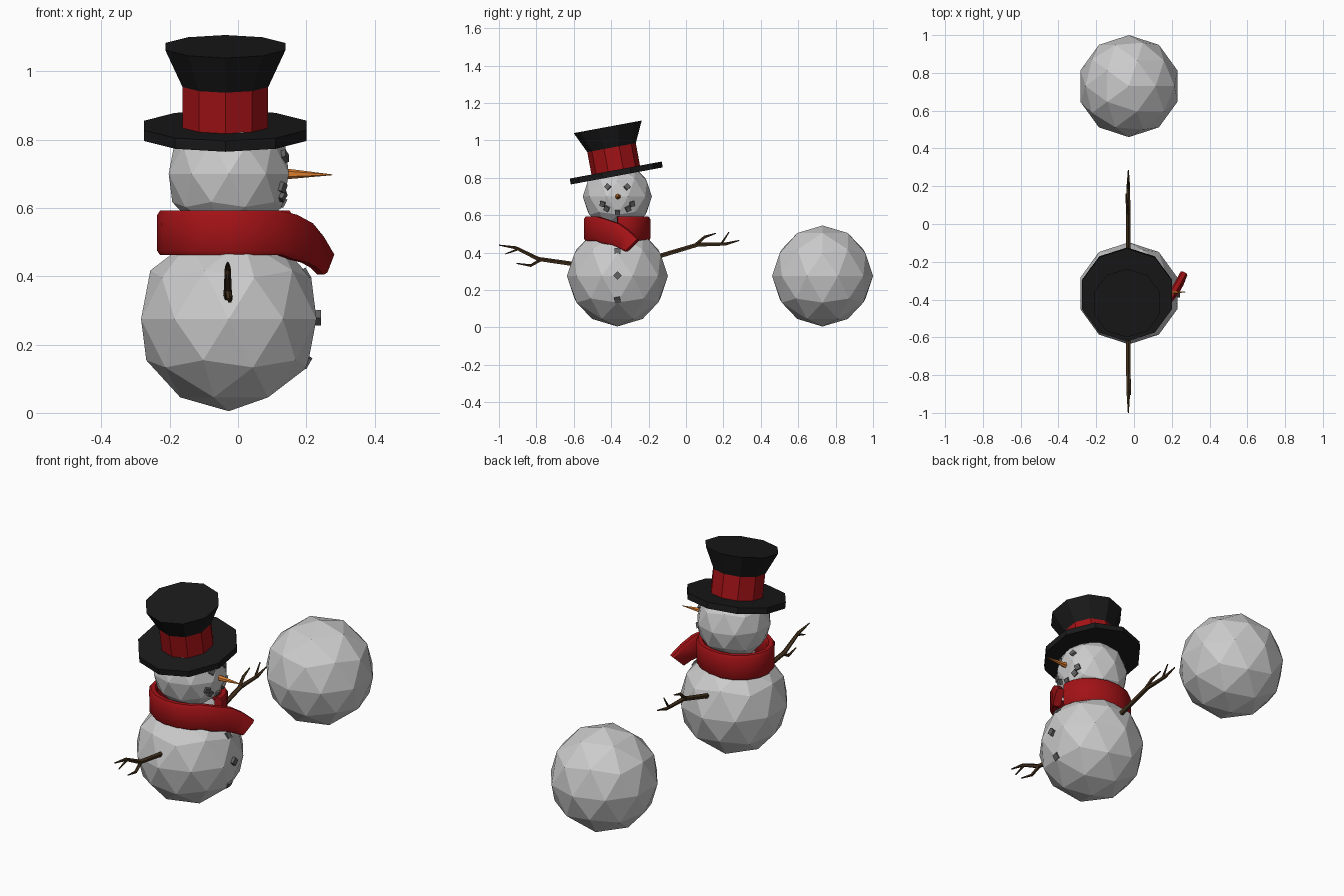
import bpy, bmesh
from math import sin, cos, pi, radians
from mathutils import Vector, Matrix

if "Cube" in bpy.data.objects:
    bpy.data.objects.remove(bpy.data.objects["Cube"])

CX, CY = -0.027, -0.367


def material(name, rgb):
    m = bpy.data.materials.new(name)
    m.diffuse_color = (*rgb, 1)
    m.use_nodes = True
    m.node_tree.nodes["Principled BSDF"].inputs["Base Color"].default_value = m.diffuse_color
    return m


BLACK = material("black_felt", (0.01, 0.01, 0.01))
RED = material("red_wool", (0.36, 0.006, 0.008))
ORANGE = material("orange", (0.75, 0.22, 0.03))
BROWN = material("bark", (0.055, 0.03, 0.012))
COAL = material("coal", (0.12, 0.12, 0.12))


def finish(name, bm, mat=None):
    bmesh.ops.recalc_face_normals(bm, faces=bm.faces)
    me = bpy.data.meshes.new(name)
    bm.to_mesh(me)
    bm.free()
    ob = bpy.data.objects.new(name, me)
    bpy.context.collection.objects.link(ob)
    if mat:
        me.materials.append(mat)
    return ob


def loft(bm, rings):
    """Skin a run of equal-sized rings and cap both ends."""
    loops = [[bm.verts.new(p) for p in r] for r in rings]
    n = len(loops[0])
    for a, b in zip(loops, loops[1:]):
        for i in range(n):
            j = (i + 1) % n
            bm.faces.new((a[i], a[j], b[j], b[i]))
    bm.faces.new(loops[0])
    bm.faces.new(loops[-1])


def circle(r, n, z=0.0):
    return [Vector((r * cos(pi / 2 + 2 * pi * i / n), r * sin(pi / 2 + 2 * pi * i / n), z))
            for i in range(n)]


def tube(bm, pts, radii, n=5):
    """Tapered tube along a path."""
    pts = [Vector(p) for p in pts]
    rings = []
    for i, p in enumerate(pts):
        t = pts[min(i + 1, len(pts) - 1)] - pts[max(i - 1, 0)]
        q = t.to_track_quat('Z', 'Y')
        rings.append([p + q @ v for v in circle(radii[i], n)])
    loft(bm, rings)


# Snowballs
def snowball(name, centre, r):
    bm = bmesh.new()
    bmesh.ops.create_icosphere(bm, subdivisions=2, radius=r, matrix=Matrix.Translation(centre))
    return finish(name, bm)


BODY, BODY_R = Vector((CX, CY, 0.275)), 0.27
HEAD, HEAD_R = Vector((CX, CY, 0.70)), 0.185
snowball("body", BODY, BODY_R)
snowball("head", HEAD, HEAD_R)
snowball("loose_snowball", Vector((CX, 0.73, 0.275)), 0.27)

# Hat: tilted ten-sided brim, band and flared crown
tilt = Matrix.Translation((-0.037, -0.37, 0.81)) @ Matrix.Rotation(radians(10.5), 4, 'X')
for name, mat, profile in (
        ("hat_brim", BLACK, [(0.25, 0), (0.25, 0.032)]),
        ("hat_band", RED, [(0.132, 0.03), (0.132, 0.156)]),
        ("hat_crown", BLACK, [(0.132, 0.154), (0.185, 0.267)])):
    bm = bmesh.new()
    loft(bm, [[tilt @ v for v in circle(r, 10, z)] for r, z in profile])
    finish(name, bm, mat)


# Scarf: flat strip wound once round the neck, ending in a falling tail
def scarf():
    rails = []
    for deg in range(0, 321, 20):
        k = 0.88 + 0.12 * min(1, deg / 120)
        a = radians(deg)
        x, y = CX + 0.19 * k * cos(a), CY + 0.162 * k * sin(a)
        rails.append((Vector((x, y, 0.592)), Vector((x - 0.006 * sin(a), y, 0.462))))
    for t, b in (((0.165, -0.43, 0.58), (0.155, -0.445, 0.45)),
                 ((0.21, -0.357, 0.555), (0.195, -0.39, 0.44)),
                 ((0.24, -0.305, 0.518), (0.222, -0.355, 0.425)),
                 ((0.267, -0.255, 0.47), (0.242, -0.32, 0.405))):
        rails.append((Vector(t), Vector(b)))
    section = [(0.0, 0.55), (0.1, 1), (0.9, 1), (1, 0.55),
               (1, -0.55), (0.9, -1), (0.1, -1), (0, -0.55)]
    rings = []
    for i, (t, b) in enumerate(rails):
        d = rails[min(i + 1, len(rails) - 1)][0] - rails[max(i - 1, 0)][0]
        side = Vector((d.y, -d.x, 0)).normalized() * 0.02
        rings.append([t.lerp(b, u) + side * s for u, s in section])
    bm = bmesh.new()
    loft(bm, rings)
    ob = finish("scarf", bm, RED)
    bpy.context.view_layer.objects.active = ob
    ob.select_set(True)
    bpy.ops.object.shade_smooth_by_angle(angle=radians(40))
    ob.select_set(False)


scarf()

# Nose
bm = bmesh.new()
tube(bm, [(0.12, -0.365, 0.70), (0.277, -0.36, 0.697)], [0.018, 0.001], 6)
finish("nose", bm, ORANGE)


# Stick arms with forked twigs
def arm(name, main, short, twig, side):
    x = -0.03
    bm = bmesh.new()
    tube(bm, [(x, y, z) for y, z in main], [0.013, 0.012, 0.009, 0.003])
    tube(bm, [(x - side * 0.006 * i, y, z) for i, (y, z) in enumerate(short)],
         [0.009, 0.008, 0.003])
    tube(bm, [(x, y, z) for y, z in twig], [0.007, 0.003])
    finish(name, bm, BROWN)


arm("left_arm", [(-0.16, 0.375), (0.064, 0.442), (0.21, 0.445), (0.285, 0.465)],
    [(0.05, 0.44), (0.10, 0.483), (0.16, 0.503)], [(0.19, 0.447), (0.23, 0.51)], 1)
arm("right_arm", [(-0.58, 0.335), (-0.79, 0.365), (-0.91, 0.425), (-1.0, 0.44)],
    [(-0.775, 0.362), (-0.83, 0.33), (-0.905, 0.342)], [(-0.89, 0.42), (-0.965, 0.393)], -1)


# Coal pieces pressed into the +x side of a ball
def coal(name, centre, r, y, z, size=0.027, roll=0):
    dy, dz = y - centre.y, z - centre.z
    n = Vector(((r * r - dy * dy - dz * dz) ** 0.5, dy, dz)).normalized()
    m = (Matrix.Translation(centre + n * r * 0.94) @ n.to_track_quat('X', 'Z').to_matrix().to_4x4()
         @ Matrix.Rotation(radians(roll), 4, 'X'))
    bm = bmesh.new()
    bmesh.ops.create_cube(bm, size=size, matrix=m)
    finish(name, bm, COAL)


for s, label in ((-1, "right"), (1, "left")):
    coal(label + "_eye", HEAD, HEAD_R, CY + s * 0.053, 0.753, roll=s * 40)
    coal(label + "_mouth_outer", HEAD, HEAD_R, CY + s * 0.081, 0.659, roll=s * 15)
    coal(label + "_mouth_inner", HEAD, HEAD_R, CY + s * 0.059, 0.633, roll=s * 30)
coal("mouth_middle", HEAD, HEAD_R, CY, 0.613)
for i, (z, roll) in enumerate(((0.144, 10), (0.278, 45), (0.412, 0))):
    coal("button_%d" % (i + 1), BODY, BODY_R, CY, z, 0.032, roll)
